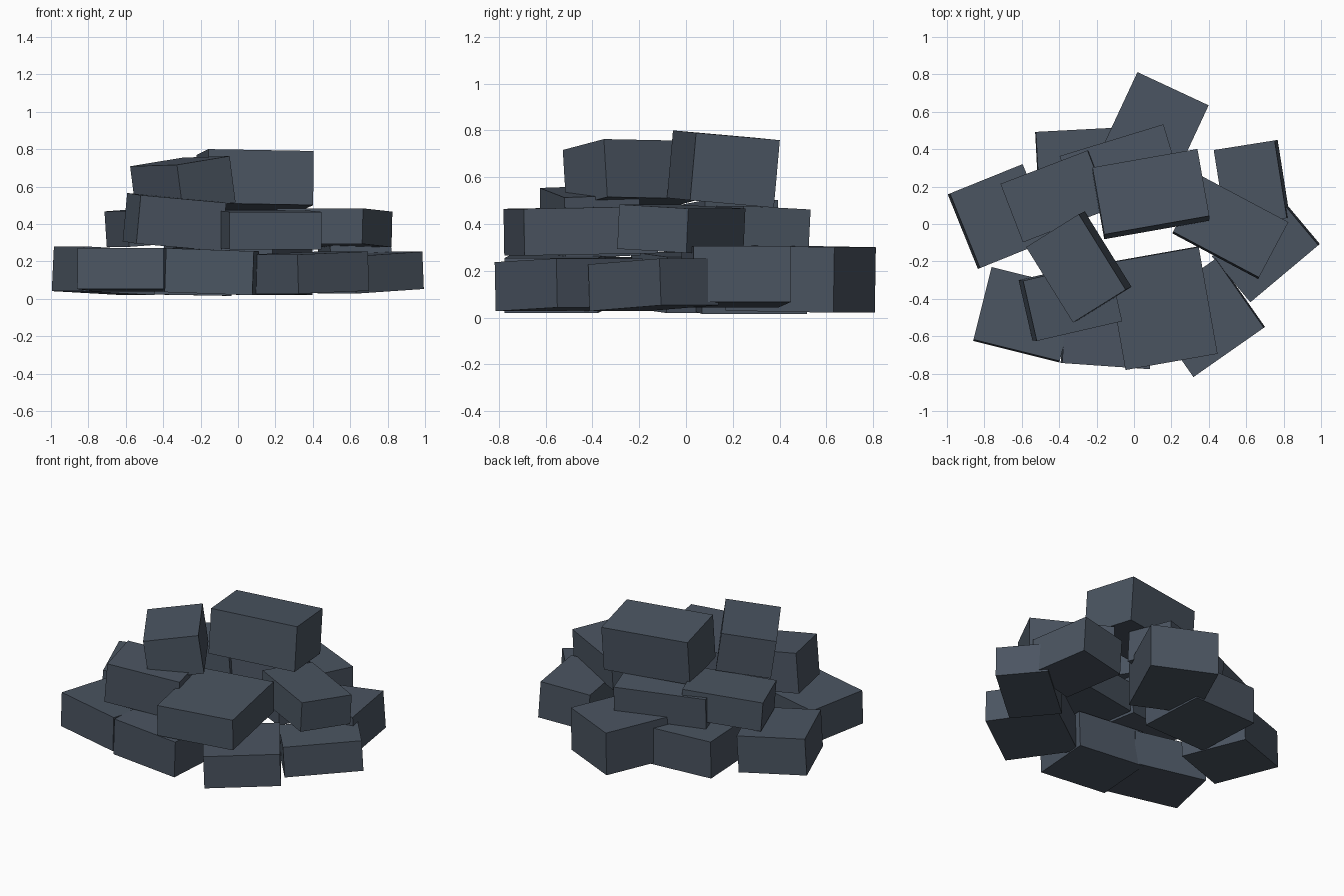
import bpy
from math import radians

default_cube = bpy.data.objects.get("Cube")
if default_cube:
    bpy.data.objects.remove(default_cube, do_unlink=True)

# One slate colour for the whole pile
slate = bpy.data.materials.new("dark_slate_stone")
slate.use_nodes = True
colour = (0.07, 0.09, 0.12, 1)
slate.diffuse_color = colour
slate.node_tree.nodes["Principled BSDF"].inputs["Base Color"].default_value = colour


def block(name, centre, size, yaw, rise_along=0, rise_across=0):
    """Flat-faced stone block; the rises tip its local x and y ends upward."""
    bpy.ops.mesh.primitive_cube_add(size=1, location=centre)
    stone = bpy.context.object
    stone.name = name
    stone.data.name = name
    stone.scale = size
    stone.rotation_euler = (radians(rise_across), radians(-rise_along), radians(yaw))
    stone.data.materials.append(slate)
    return stone


# Bottom course, a rough ring of blocks
block("bottom_back_block", centre=(.10, .49, .165), size=(.42, .51, .28), yaw=-25, rise_across=-1)
block("bottom_back_right_block", centre=(.63, .215, .175), size=(.33, .42, .24), yaw=9, rise_along=4)
block("bottom_right_block", centre=(.705, -.14, .14), size=(.475, .32, .2), yaw=40, rise_along=3)
block("bottom_front_right_block", centre=(.38, -.5, .14), size=(.46, .45, .21), yaw=35, rise_along=2)
block("bottom_front_block", centre=(-.14, -.56, .145), size=(.47, .4, .235), yaw=-4, rise_along=-2)
block("bottom_front_left_block", centre=(-.58, -.485, .155), size=(.475, .4, .22), yaw=-14, rise_across=-2)
block("bottom_left_block", centre=(-.715, .04, .15), size=(.42, .43, .24), yaw=22, rise_along=-3)
block("bottom_back_left_block", centre=(-.28, .28, .14), size=(.47, .45, .24), yaw=3, rise_along=-1)

# Middle course, bridging the gaps
block("middle_front_block", centre=(.15, -.45, .37), size=(.5, .58, .2), yaw=10, rise_across=1)
block("middle_front_left_block", centre=(-.34, -.41, .41), size=(.47, .33, .26), yaw=13, rise_along=-5, rise_across=2)
block("middle_right_block", centre=(.515, -.02, .38), size=(.52, .335, .19), yaw=-28, rise_across=-3)
block("middle_left_block", centre=(-.415, .15, .39), size=(.5, .335, .19), yaw=21, rise_along=4)
block("middle_back_block", centre=(-.075, .3, .37), size=(.58, .3, .2), yaw=17, rise_across=-3)

# Top course, two tipped blocks
block("top_right_block", centre=(.09, .16, .635), size=(.57, .365, .29), yaw=10, rise_along=-1, rise_across=-5)
block("top_left_block", centre=(-.295, -.23, .612), size=(.335, .475, .25), yaw=32, rise_along=8, rise_across=-1)
